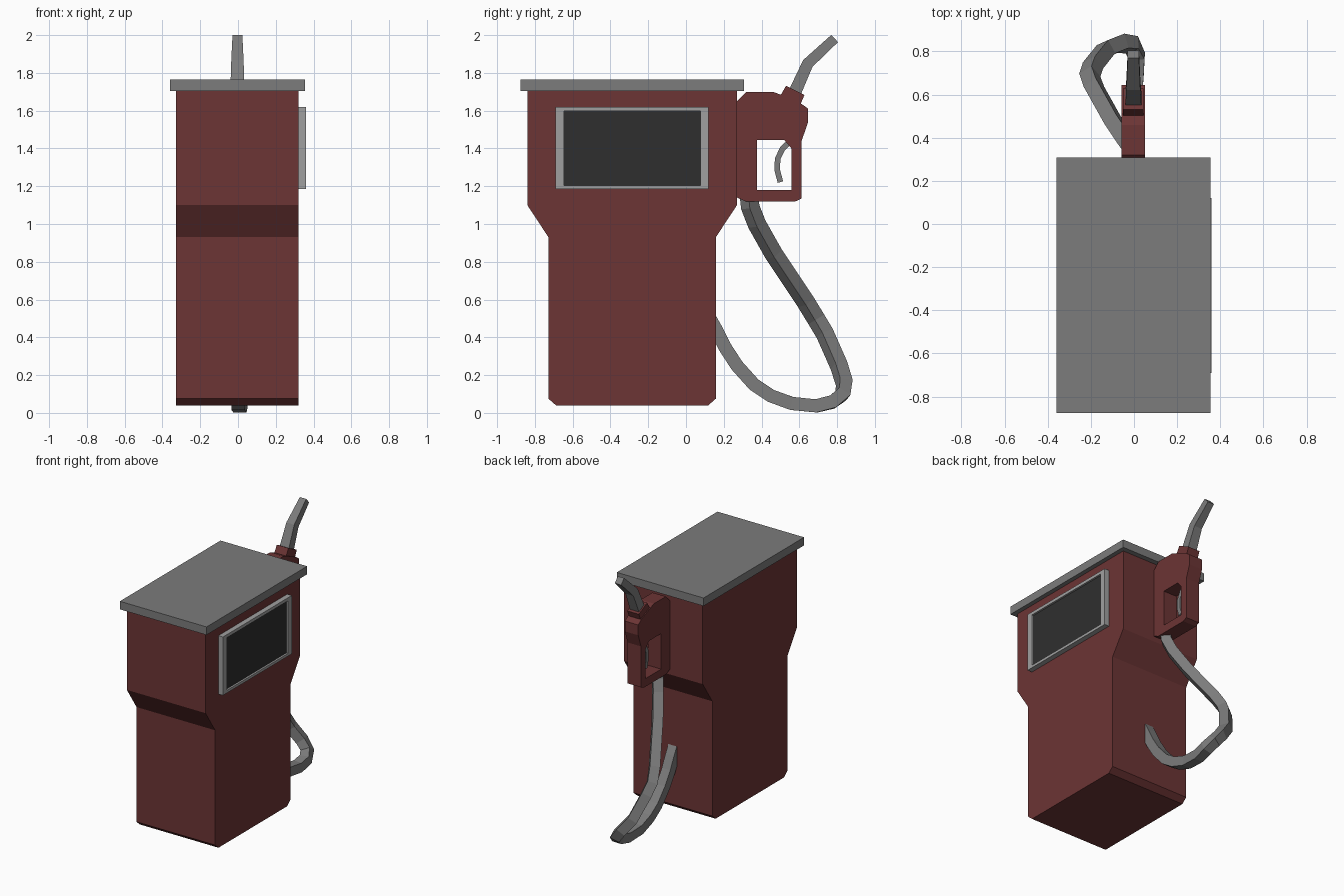
import bpy, bmesh
from mathutils import Vector, Matrix

if "Cube" in bpy.data.objects:
    bpy.data.objects.remove(bpy.data.objects["Cube"])


def material(name, r, g, b):
    m = bpy.data.materials.new(name)
    m.diffuse_color = (r, g, b, 1)
    m.use_nodes = True
    m.node_tree.nodes["Principled BSDF"].inputs["Base Color"].default_value = m.diffuse_color
    return m


RED = material("red_paint", 0.15, 0.035, 0.035)
GREY = material("mid_grey", 0.2, 0.2, 0.2)
LIGHT = material("light_grey", 0.35, 0.35, 0.35)
DARK = material("dark_glass", 0.028, 0.028, 0.028)
CX = -0.003


def plate(name, loops, x0, x1, mat):
    """Side outlines (y, z), later loops being holes, extruded from x0 to x1."""
    cu = bpy.data.curves.new(name, 'CURVE')
    cu.dimensions = '2D'
    cu.fill_mode = 'BOTH'
    cu.extrude = (x1 - x0) / 2
    for loop in loops:
        sp = cu.splines.new('POLY')
        sp.points.add(len(loop) - 1)
        for p, (y, z) in zip(sp.points, loop):
            p.co = (y, z, 0, 1)
        sp.use_cyclic_u = True
        sp.use_smooth = False
    ob = bpy.data.objects.new(name, cu)
    bpy.context.collection.objects.link(ob)
    ob.matrix_world = Matrix(((0, 0, 1, (x0 + x1) / 2), (1, 0, 0, 0),
                              (0, 1, 0, 0), (0, 0, 0, 1)))
    bpy.ops.object.select_all(action='DESELECT')
    ob.select_set(True)
    bpy.context.view_layer.objects.active = ob
    bpy.ops.object.convert(target='MESH')
    ob = bpy.context.object
    ob.name = name
    ob.data.materials.clear()
    ob.data.materials.append(mat)
    for p in ob.data.polygons:
        p.use_smooth = False
        p.material_index = 0
    return ob


def rect(y0, y1, z0, z1):
    return [(y0, z0), (y1, z0), (y1, z1), (y0, z1)]


def sweep(name, path, widths, depths, mat):
    """Square tube along a path, carried along without twist."""
    pts = [Vector(p) for p in path]
    n = len(pts)
    bm = bmesh.new()
    rings = []
    side = Vector((1, 0, 0))
    for i, p in enumerate(pts):
        a = (p - pts[i - 1]).normalized() if i else Vector()
        b = (pts[i + 1] - p).normalized() if i < n - 1 else Vector()
        t = (a + b).normalized()
        side = (side - t * side.dot(t)).normalized()
        up = t.cross(side)
        w, d = (s[0] + (s[1] - s[0]) * i / (n - 1) for s in (widths, depths))
        rings.append([bm.verts.new(p + side * u * w / 2 + up * v * d / 2)
                      for u, v in ((-1, -1), (1, -1), (1, 1), (-1, 1))])
    for r, s in zip(rings, rings[1:]):
        for k in range(4):
            bm.faces.new((r[k], r[k - 3], s[k - 3], s[k]))
    bm.faces.new(rings[0])
    bm.faces.new(rings[-1])
    bmesh.ops.recalc_face_normals(bm, faces=bm.faces)
    me = bpy.data.meshes.new(name)
    bm.to_mesh(me)
    bm.free()
    me.materials.append(mat)
    ob = bpy.data.objects.new(name, me)
    bpy.context.collection.objects.link(ob)
    return ob


# Cabinet: wide top, narrower base with chamfered foot, mirrored about its mid line
half = [(0.403, 0.04), (0.443, 0.075), (0.443, 0.93), (0.555, 1.10), (0.555, 1.715)]
MY = -0.285
cabinet = [(MY + y, z) for y, z in half] + [(MY - y, z) for y, z in reversed(half)]
plate("cabinet", [cabinet], CX - 0.324, CX + 0.324, RED)

# Overhanging lid
plate("lid", [rect(-0.876, 0.308, 1.705, 1.765)], CX - 0.357, CX + 0.357, GREY)

# Display with raised frame
plate("display_frame", [rect(-0.69, 0.12, 1.185, 1.62), rect(-0.645, 0.077, 1.205, 1.597)],
      0.315, 0.359, LIGHT)
plate("display_glass", [rect(-0.66, 0.09, 1.195, 1.61)], 0.315, 0.345, DARK)

# Nozzle handle with finger opening
handle = [(0.27, 1.14), (0.315, 1.12), (0.58, 1.12), (0.612, 1.135), (0.612, 1.44),
          (0.645, 1.535), (0.645, 1.612), (0.605, 1.64), (0.50, 1.685),
          (0.46, 1.70), (0.32, 1.70), (0.27, 1.65)]
opening = [(0.375, 1.18), (0.558, 1.18), (0.558, 1.40), (0.52, 1.445), (0.375, 1.445)]
plate("nozzle_handle", [handle, opening], CX - 0.055, CX + 0.055, RED)

# Collar at the root of the spout
plate("nozzle_collar", [[(0.50, 1.68), (0.605, 1.63), (0.627, 1.683), (0.53, 1.732)]],
      CX - 0.048, CX + 0.048, RED)

# Spout
sweep("nozzle_spout", [(CX, 0.555, 1.65), (CX, 0.645, 1.85), (CX, 0.787, 1.982)],
      (0.078, 0.052), (0.07, 0.052), GREY)

# Trigger
sweep("trigger", [(CX, 0.55, 1.435), (CX, 0.512, 1.40), (CX, 0.485, 1.345),
                  (CX, 0.483, 1.285), (CX, 0.50, 1.222)],
      (0.035, 0.035), (0.03, 0.03), GREY)

# Hose from the cabinet back, round the low loop and up to the handle
hose = [(0, 0.115, 0.52), (0, 0.16, 0.44), (0, 0.205, 0.35), (0, 0.27, 0.25),
        (0, 0.36, 0.15), (0, 0.45, 0.09), (0, 0.56, 0.05), (0.01, 0.69, 0.037),
        (0.015, 0.775, 0.058), (-0.01, 0.83, 0.10), (-0.06, 0.838, 0.16),
        (-0.13, 0.81, 0.25), (-0.19, 0.735, 0.42), (-0.205, 0.69, 0.495),
        (-0.185, 0.635, 0.585), (-0.09, 0.465, 0.84), (-0.03, 0.375, 1.0),
        (-0.005, 0.34, 1.09), (CX, 0.335, 1.14)]
sweep("hose", hose, (0.07, 0.07), (0.07, 0.07), GREY)
